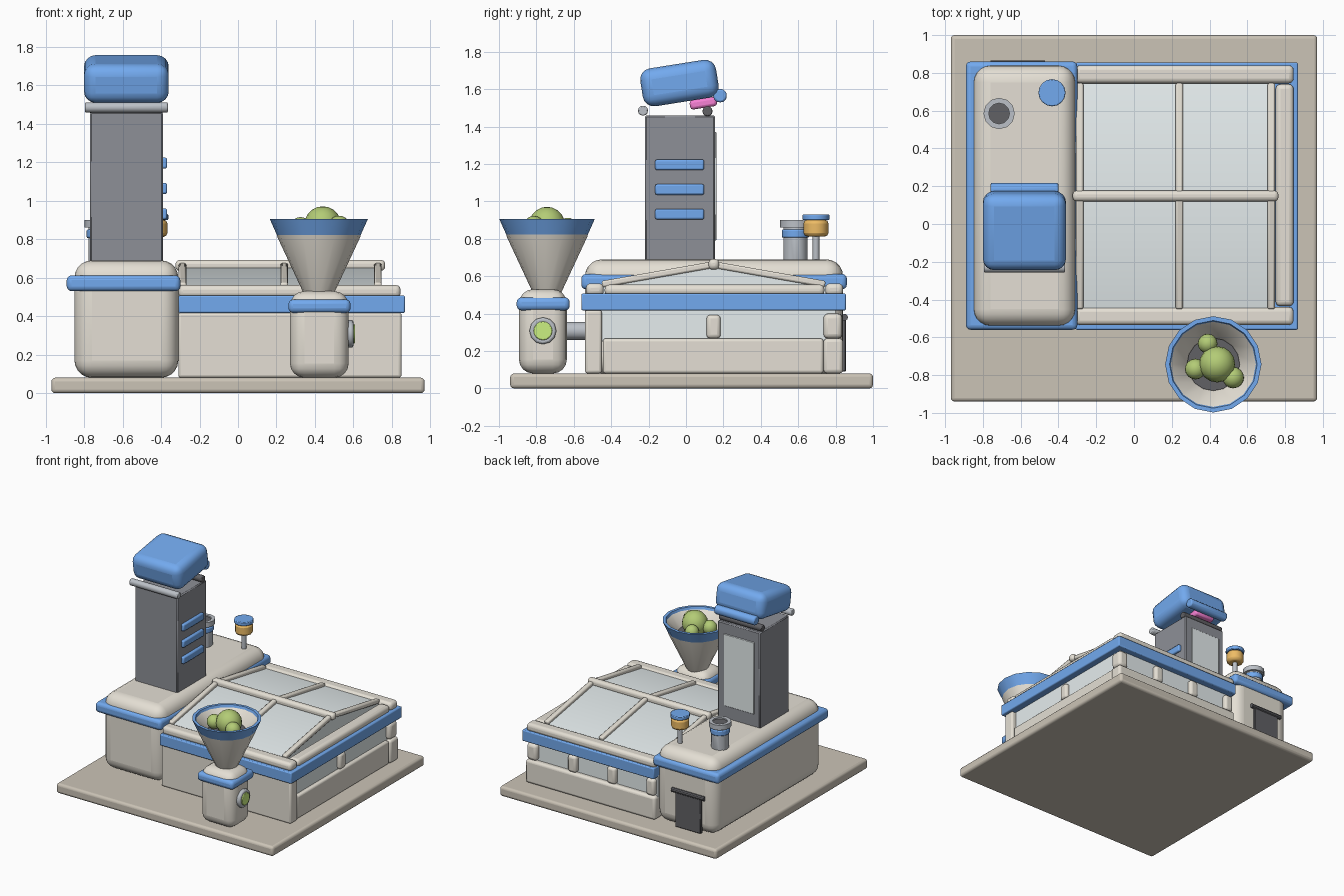
import bpy, math
from mathutils import Matrix

if "Cube" in bpy.data.objects:
    bpy.data.objects.remove(bpy.data.objects["Cube"])

PALETTE = {
    "beige": (0.78, 0.74, 0.66), "brown": (0.60, 0.55, 0.47), "blue": (0.17, 0.40, 0.86),
    "dark": (0.27, 0.28, 0.31), "black": (0.12, 0.12, 0.13), "grey": (0.50, 0.53, 0.57),
    "glass": (0.79, 0.85, 0.86), "orange": (0.85, 0.50, 0.13), "pink": (0.93, 0.22, 0.66),
    "green": (0.45, 0.60, 0.18), "lime": (0.60, 0.87, 0.22)}
MATS = {}
for key, rgb in PALETTE.items():
    MATS[key] = bpy.data.materials.new(key)
    MATS[key].diffuse_color = (*rgb, 1)


def finish(ob, name, mat, bevel=0, segs=3):
    ob.name = name
    ob.data.materials.append(MATS[mat])
    if bevel:
        m = ob.modifiers.new("bevel", "BEVEL")
        m.width, m.segments, m.limit_method = bevel, segs, "ANGLE"
    bpy.context.view_layer.objects.active = ob
    bpy.ops.object.select_all(action="DESELECT")
    ob.select_set(True)
    bpy.ops.object.shade_smooth_by_angle(angle=math.radians(32))
    return ob


def box(name, x, y, z, mat, bevel=0.015, segs=3, tilt=0):
    """Box from (min, max) ranges, optionally tilted about x."""
    mid = [(a + b) / 2 for a, b in (x, y, z)]
    bpy.ops.mesh.primitive_cube_add(size=1, location=mid, rotation=(tilt, 0, 0))
    ob = bpy.context.object
    ob.data.transform(Matrix.Diagonal((x[1] - x[0], y[1] - y[0], z[1] - z[0], 1)))
    return finish(ob, name, mat, bevel, segs)


def cyl(name, c, r, length, mat, axis="z", sides=12, bevel=0):
    rot = {"x": (0, math.pi / 2, 0), "y": (math.pi / 2, 0, 0), "z": (0, 0, 0)}[axis]
    bpy.ops.mesh.primitive_cylinder_add(vertices=sides, radius=r, depth=length, location=c, rotation=rot)
    return finish(bpy.context.object, name, mat, bevel, 2)


def lathe(name, c, profile, mat, sides=16):
    """Closed ring of (radius, z) points spun around z."""
    n = len(profile)
    verts = [(r * math.cos(2 * math.pi * i / sides), r * math.sin(2 * math.pi * i / sides), z)
             for i in range(sides) for r, z in profile]
    faces = [(i * n + j, (i + 1) % sides * n + j, (i + 1) % sides * n + (j + 1) % n, i * n + (j + 1) % n)
             for i in range(sides) for j in range(n)]
    me = bpy.data.meshes.new(name)
    me.from_pydata(verts, [], faces)
    ob = bpy.data.objects.new(name, me)
    bpy.context.collection.objects.link(ob)
    ob.location = c
    return finish(ob, name, mat)


# Ground slab and left machine block
box("base_slab", (-0.97, 0.97), (-0.94, 1.0), (0, 0.08), "brown", 0.02)
box("machine_block", (-0.85, -0.31), (-0.54, 0.84), (0.08, 0.69), "beige", 0.09, 5)
box("machine_band", (-0.89, -0.30), (-0.56, 0.86), (0.53, 0.612), "blue", 0.025)

# Back hatch
box("hatch", (-0.73, -0.50), (0.83, 0.855), (0.09, 0.37), "black", 0.005, 1)
cyl("hatch_roll", (-0.615, 0.848, 0.38), 0.018, 0.29, "black", "x", 10)

# Tower with vents and window
box("tower", (-0.77, -0.39), (-0.22, 0.155), (0.66, 1.46), "dark", 0.008, 1)
for i in range(3):
    z = 0.903 + 0.132 * i
    box(f"tower_vent_{i}", (-0.40, -0.368), (-0.165, 0.097), (z, z + 0.057), "blue", 0.01, 2)
box("tower_window", (-0.72, -0.45), (0.15, 0.162), (0.79, 1.37), "glass", 0.003, 1)

# Tower cap
cyl("front_rod", (-0.58, -0.23, 1.485), 0.027, 0.43, "grey", "x", 12, 0.006)
cyl("back_rod", (-0.58, 0.115, 1.482), 0.027, 0.38, "black", "x", 12, 0.006)
tilt = math.radians(9)
box("cap", (-0.80, -0.36), (-0.24, 0.17), (1.53, 1.735), "blue", 0.06, 4, tilt)
cyl("cap_handle", (-0.58, 0.182, 1.565), 0.037, 0.36, "blue", "x", 12, 0.01)
box("cap_latch", (-0.67, -0.49), (0.02, 0.165), (1.50, 1.55), "pink", 0.015, 2, tilt)

# Stub chimney
P = (-0.714, 0.585)
cyl("chimney", (*P, 0.77), 0.065, 0.20, "grey", sides=12, bevel=0.008)
cyl("chimney_collar", (*P, 0.828), 0.073, 0.045, "blue", sides=12, bevel=0.008)
lathe("chimney_rim", (*P, 0), [(0.055, 0.86), (0.083, 0.86), (0.083, 0.90), (0.055, 0.90)], "grey", 12)
cyl("chimney_hole", (*P, 0.875), 0.057, 0.03, "black")

# Signal lamp
K = (-0.434, 0.695)
cyl("lamp_post", (*K, 0.75), 0.018, 0.16, "grey")
cyl("lamp_body", (*K, 0.857), 0.067, 0.09, "orange", sides=12, bevel=0.02)
cyl("lamp_cap", (*K, 0.915), 0.072, 0.03, "blue", sides=16, bevel=0.005)

# Cold frame walls
box("front_wall", (-0.31, 0.85), (-0.54, -0.45), (0.08, 0.42), "beige", 0.015)
box("right_sill", (0.75, 0.84), (-0.445, 0.735), (0.08, 0.267), "beige")
box("back_sill", (-0.31, 0.85), (0.735, 0.84), (0.08, 0.267), "beige", 0.02)
box("wall_glass", (-0.31, 0.81), (-0.46, 0.80), (0.25, 0.43), "glass", 0)
box("right_mullion", (0.77, 0.84), (0.11, 0.185), (0.267, 0.393), "beige", 0.02)
box("corner_post", (0.755, 0.845), (0.735, 0.835), (0.267, 0.40), "beige", 0.025)
for i, x in enumerate((0.44, 0.09, -0.26)):
    box(f"back_mullion_{i}", (x - 0.038, x + 0.038), (0.76, 0.835), (0.267, 0.40), "beige", 0.02)
box("frame_band", (-0.31, 0.868), (-0.56, 0.855), (0.417, 0.507), "blue", 0.008, 2)

# Cold frame rim
box("front_rim", (-0.31, 0.845), (-0.535, -0.44), (0.495, 0.562), "beige", 0.025)
box("back_rim", (-0.31, 0.845), (0.745, 0.84), (0.495, 0.562), "beige", 0.025)
box("right_rim", (0.75, 0.845), (-0.435, 0.74), (0.495, 0.555), "beige", 0.025)

# Gabled glass roof
sec = [(-0.45, 0.50), (0.745, 0.50), (0.745, 0.55), (0.148, 0.655), (-0.45, 0.55)]
n = len(sec)
me = bpy.data.meshes.new("roof_glass")
me.from_pydata([(x, y, z) for x in (-0.31, 0.735) for y, z in sec], [],
               [tuple(range(n))[::-1], tuple(range(n, 2 * n))]
               + [(i, (i + 1) % n, (i + 1) % n + n, i + n) for i in range(n)])
roof = bpy.data.objects.new("roof_glass", me)
bpy.context.collection.objects.link(roof)
finish(roof, "roof_glass", "glass")
slope = math.atan2(0.105, 0.597)
for i, x in enumerate((-0.288, 0.24, 0.727)):
    for side, mid in ((1, -0.151), (-1, 0.446)):
        box(f"rafter_{i}_{'front' if side > 0 else 'back'}", (x - 0.02, x + 0.02),
            (mid - 0.303, mid + 0.303), (0.592, 0.627), "beige", 0.01, 2, side * slope)
box("ridge_beam", (-0.325, 0.765), (0.12, 0.177), (0.635, 0.692), "beige", 0.022)

# Feed hopper body
hx, by, hy = 0.42, -0.765, -0.743
box("hopper_body", (0.27, 0.575), (-0.893, -0.637), (0.08, 0.53), "beige", 0.075, 4)
box("hopper_band", (0.262, 0.585), (-0.905, -0.622), (0.417, 0.487), "blue", 0.025)
cyl("dial_ring", (0.58, by, 0.308), 0.072, 0.04, "grey", "x", 12, 0.01)
cyl("dial_light", (0.59, by, 0.308), 0.05, 0.036, "lime", "x", 16, 0.005)
cyl("feed_pipe", (hx, -0.585, 0.308), 0.048, 0.13, "grey", "y", 12, 0.012)

# Funnel, rim and fruit
lathe("funnel", (hx, hy, 0), [(0.075, 0.51), (0.215, 0.81), (0.235, 0.895), (0.14, 0.80), (0.05, 0.53)], "beige")
lathe("funnel_rim", (hx, hy, 0), [(0.208, 0.80), (0.255, 0.905), (0.232, 0.905), (0.20, 0.81)], "blue")
cyl("funnel_throat", (hx, hy, 0.80), 0.14, 0.02, "black", sides=16)
for i, (dx, dy, z, r) in enumerate(((0.02, 0, 0.875, 0.096), (-0.03, 0.11, 0.86, 0.052),
                                   (-0.095, -0.025, 0.86, 0.055), (0.105, -0.07, 0.865, 0.057))):
    bpy.ops.mesh.primitive_uv_sphere_add(segments=16, ring_count=10, radius=r, location=(hx + dx, hy + dy, z))
    finish(bpy.context.object, f"fruit_{i}", "green")

for m in bpy.data.materials:
    if m.users and not m.is_grease_pencil:
        m.use_nodes = True
        m.node_tree.nodes["Principled BSDF"].inputs["Base Color"].default_value = m.diffuse_color
